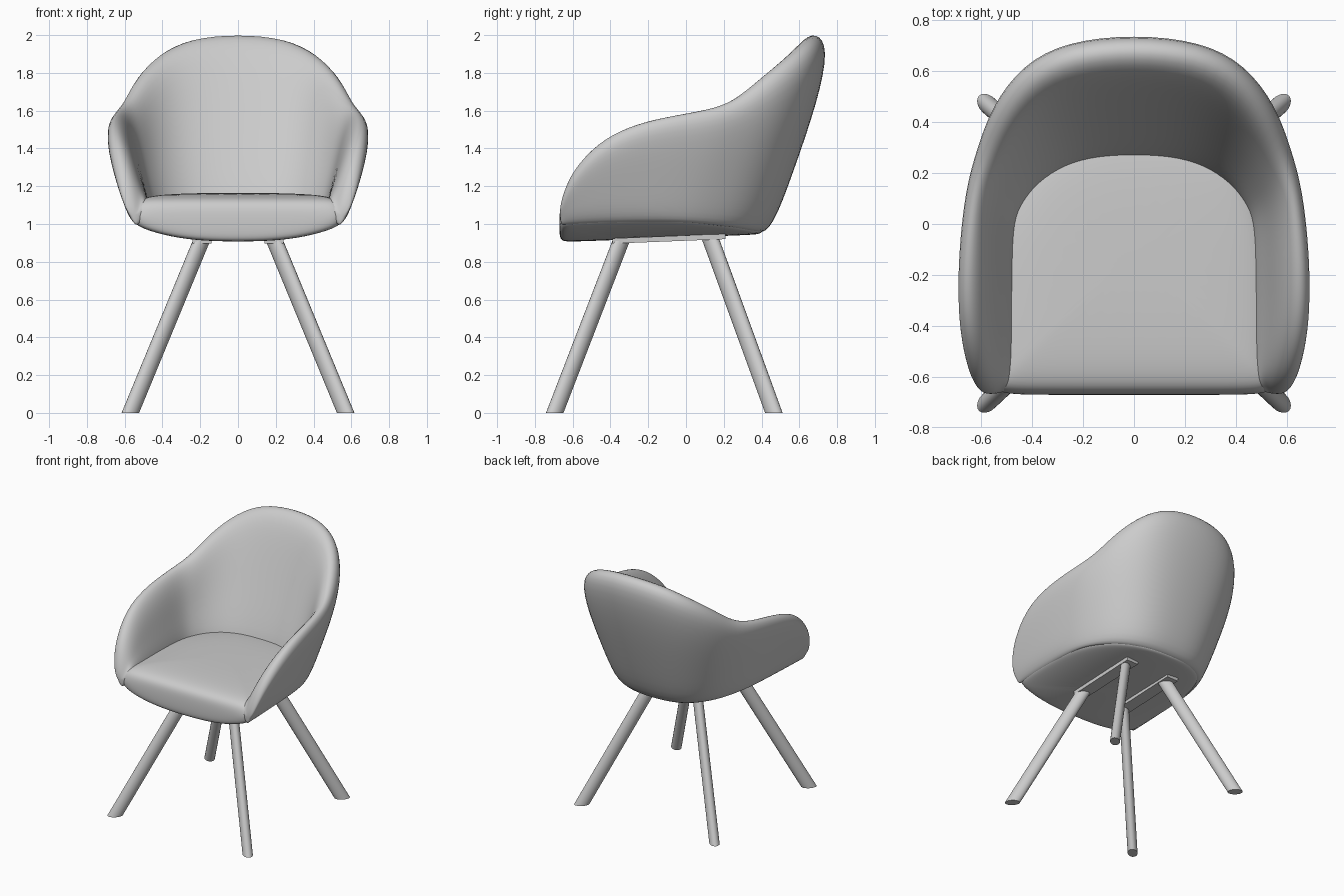
import bpy, bmesh, math
from mathutils import Vector

if "Cube" in bpy.data.objects:
    bpy.data.objects.remove(bpy.data.objects["Cube"])

grey = bpy.data.materials.new("soft grey")
grey.diffuse_color = (0.6, 0.6, 0.6, 1)
grey.use_nodes = True
grey.node_tree.nodes["Principled BSDF"].inputs["Base Color"].default_value = grey.diffuse_color


def make_object(name, bm, angle=40, subdivide=0):
    bmesh.ops.recalc_face_normals(bm, faces=bm.faces)
    mesh = bpy.data.meshes.new(name)
    bm.to_mesh(mesh)
    bm.free()
    mesh.materials.append(grey)
    ob = bpy.data.objects.new(name, mesh)
    bpy.context.collection.objects.link(ob)
    if subdivide:
        mod = ob.modifiers.new("smooth", 'SUBSURF')
        mod.levels = mod.render_levels = subdivide
        for p in mesh.polygons:
            p.use_smooth = True
    else:
        bpy.ops.object.select_all(action='DESELECT')
        ob.select_set(True)
        bpy.context.view_layer.objects.active = ob
        bpy.ops.object.shade_smooth_by_angle(angle=math.radians(angle))
    return ob


def loft(bm, rings):
    """Skin a list of closed point loops and cap both ends."""
    rows = [[bm.verts.new(p) for p in r] for r in rings]
    n = len(rows[0])
    for a, b in zip(rows, rows[1:]):
        for i in range(n):
            j = (i + 1) % n
            bm.faces.new((a[i], a[j], b[j], b[i]))
    bm.faces.new(rows[0])
    bm.faces.new(rows[-1])


def base(x, y):
    """Height of the gently dished underside."""
    return 0.904 + 0.038 * (y + 0.66) + 0.1 * abs(x / 0.57) ** 3


# Shell stations from back centre to arm front:
# outer bottom x y, outer rim x y z, inner bottom x y, rim width, rim rise
stations = [
    (0, .462, 0, .766, 1.94, 0, .25, .24, .085),
    (.18, .452, .27, .738, 1.92, .14, .245, .24, .085),
    (.33, .392, .445, .645, 1.84, .265, .215, .23, .08),
    (.45, .275, .565, .48, 1.725, .37, .15, .205, .07),
    (.52, .12, .625, .31, 1.605, .43, .08, .175, .06),
    (.56, -.02, .672, .15, 1.55, .465, .01, .15, .07),
    (.58, -.2, .699, -.1, 1.525, .468, -.15, .145, .055),
    (.585, -.38, .703, -.3, 1.475, .468, -.32, .145, .055),
    (.585, -.5, .688, -.46, 1.395, .468, -.47, .14, .05),
    (.58, -.6, .65, -.6, 1.26, .472, -.585, .125, .04),
    (.572, -.65, .61, -.655, 1.14, .485, -.64, .09, .025),
    (.56, -.668, .575, -.67, 1.07, .51, -.664, .04, .01),
]


def section(s, side):
    ox, oy, rx, ry, rz, ix, iy, w, rise = s
    O = Vector((ox, oy, base(ox, oy) + 0.03))
    R = Vector((rx, ry, rz))
    I = Vector((ix, iy, min(1.12, rz - 0.02)))
    inward = Vector((ix - rx, iy - ry, 0)).normalized()
    up = Vector((0, 0, 1))
    # the back bulges outward, the arms stay nearly straight
    bulge = min(1, max(0.3, (w - 0.14) / 0.06))
    N = R + inward * w - up * rise * (1.1 + 0.6 * bulge)
    under = O.lerp(I, 0.4)
    under.z = base(under.x, under.y) - 0.01
    pts = [under, O,
           O.lerp(R, 0.3) - inward * 0.016 * bulge,
           O.lerp(R, 0.7) - inward * 0.03 * bulge,
           R,
           R + inward * w * 0.28 + up * rise,
           R + inward * w * 0.66 + up * rise * 0.45,
           N, N.lerp(I, 0.5) - inward * 0.005, I,
           Vector((I.x, I.y, min(1.03, I.z - 0.01))) - inward * 0.01]
    return [Vector((p.x * side, p.y, p.z)) for p in pts]


# Wraparound back and arms
bm = bmesh.new()
loft(bm, [section(s, -1) for s in reversed(stations[1:])] + [section(s, 1) for s in stations])
make_object("back_and_arms", bm, subdivide=2)

# Seat cushion: rolled front edge, dished underside, tucked inside the shell
half = [(s[0] * 0.96, -.67 + (s[1] + .67) * 0.96) for s in stations[:-1]]
half += [(.5, -.67), (.36, -.672), (.18, -.672), (0, -.672)]
outline = half + [(-x, y) for x, y in reversed(half[1:-1])]


def cushion_ring(scale, z=None, lift=0):
    ring = []
    for x, y in outline:
        px, py = x * scale, -0.1 + (y + 0.1) * scale
        ring.append((px, py, z if z else base(px, py) + lift))
    return ring


bm = bmesh.new()
loft(bm, [cushion_ring(0.3), cushion_ring(0.7), cushion_ring(0.93), cushion_ring(0.985, lift=0.008),
          cushion_ring(1.0, lift=0.05), cushion_ring(0.998, 1.06), cushion_ring(0.975, 1.11),
          cushion_ring(0.9, 1.14), cushion_ring(0.7, 1.158), cushion_ring(0.3, 1.165)])
make_object("seat_cushion", bm, subdivide=2)

# Mounting strips under the seat
for side, label in ((-1, "left"), (1, "right")):
    bm = bmesh.new()
    bmesh.ops.create_cube(bm, size=1)
    for v in bm.verts:
        x, y = side * 0.19 + v.co.x * 0.1, -0.09 + v.co.y * 0.6
        v.co = (x, y, 0.922 + 0.04 * (y + 0.09) + v.co.z * 0.028)
    make_object(label + "_mounting_strip", bm)

# Splayed oval legs cut flat at the floor
for sx in (-1, 1):
    for sy, label in ((-1, "front"), (1, "back")):
        diag = Vector((sx, sy, 0)).normalized()
        across = Vector((-diag.y, diag.x, 0))
        foot = Vector((sx * 0.57, -0.115 + sy * 0.58, 0))
        top = Vector((sx * 0.19, -0.105 + sy * 0.235, 0.92))
        rings = []
        for c in (foot, top):
            rings.append([c + diag * 0.055 * math.cos(a) + across * 0.036 * math.sin(a)
                          for a in (math.tau * i / 20 for i in range(20))])
        bm = bmesh.new()
        loft(bm, rings)
        make_object(f"{label}_{'left' if sx < 0 else 'right'}_leg", bm)
